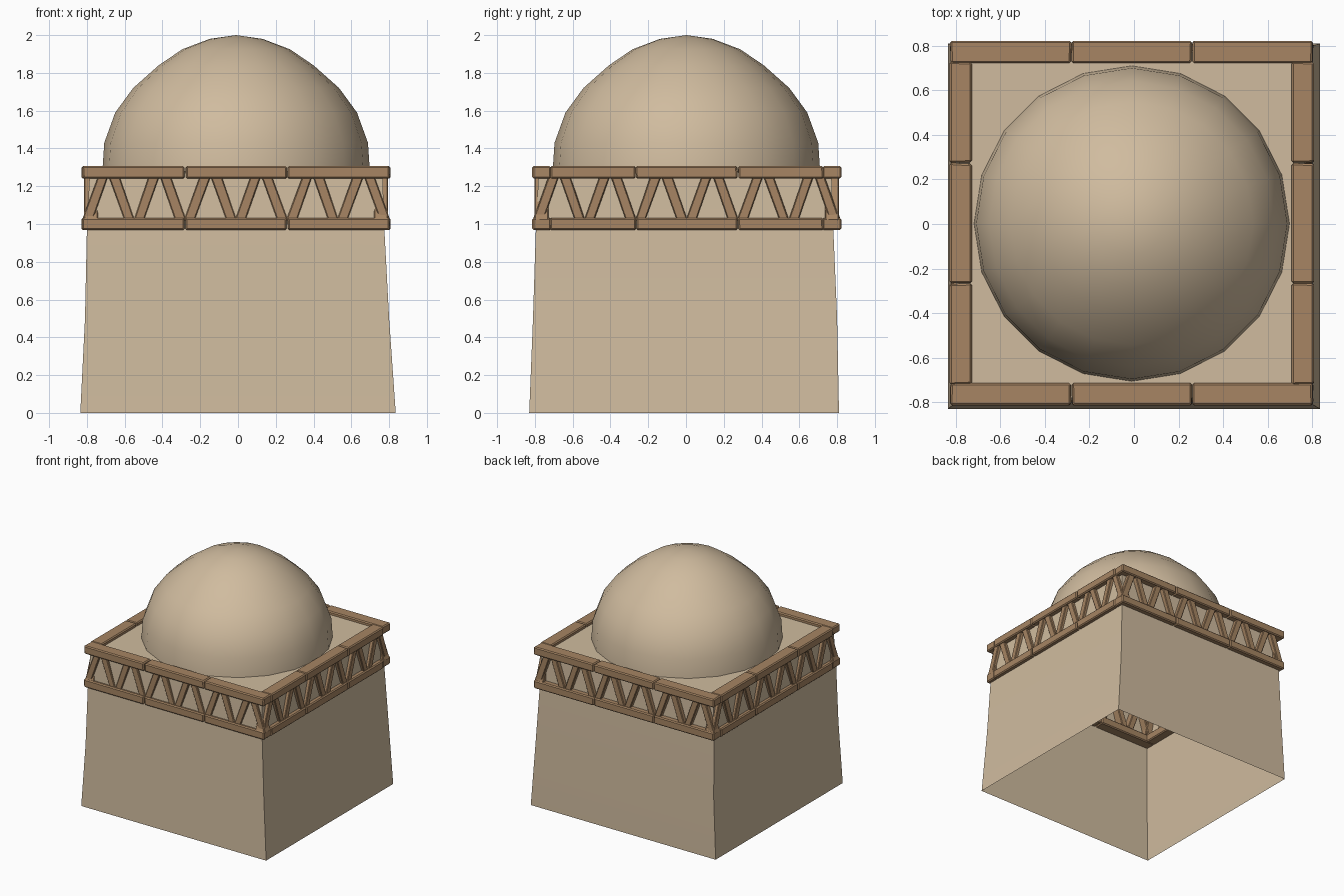
import bpy, bmesh, math, random
from mathutils import Vector, Matrix

if "Cube" in bpy.data.objects:
    bpy.data.objects.remove(bpy.data.objects["Cube"])

random.seed(4)


def material(name, rgb):
    m = bpy.data.materials.new(name)
    m.diffuse_color = (*rgb, 1)
    m.use_nodes = True
    m.node_tree.nodes["Principled BSDF"].inputs["Base Color"].default_value = m.diffuse_color
    return m


plaster = material("tan plaster", (0.63, 0.50, 0.345))
timber = material("brown timber", (0.385, 0.235, 0.125))


def finish(name, bm, mat, smooth=None):
    me = bpy.data.meshes.new(name)
    bmesh.ops.recalc_face_normals(bm, faces=bm.faces[:])
    bm.to_mesh(me)
    bm.free()
    ob = bpy.data.objects.new(name, me)
    bpy.context.collection.objects.link(ob)
    me.materials.append(mat)
    if smooth:
        bpy.ops.object.select_all(action='DESELECT')
        ob.select_set(True)
        bpy.context.view_layer.objects.active = ob
        bpy.ops.object.shade_smooth_by_angle(angle=math.radians(smooth))
    return ob


# Tapered walls, open below, closed by a flat roof: z, x min, x max, y min, y max
levels = [(0, -.835, .835, -.83, .81), (.5, -.81, .80, -.81, .80),
          (.97, -.80, .775, -.795, .78), (1.28, -.785, .765, -.78, .77)]
bm = bmesh.new()
rings = [[bm.verts.new(p) for p in ((a, c, z), (b, c, z), (b, d, z), (a, d, z))]
         for z, a, b, c, d in levels]
for lo, hi in zip(rings, rings[1:]):
    for i in range(4):
        j = (i + 1) % 4
        bm.faces.new((lo[i], lo[j], hi[j], hi[i]))
bm.faces.new(rings[-1])
finish("walls_and_roof", bm, plaster, 30)

# Dome, revolved from a profile
profile = [(.708, 1.28), (.698, 1.43), (.64, 1.59), (.545, 1.72), (.41, 1.84),
           (.285, 1.925), (.14, 1.98)]
SEG = 20
bm = bmesh.new()
rings = [[bm.verts.new((-.01 + r * math.sin(math.tau * i / SEG),
                        .002 + r * math.cos(math.tau * i / SEG), z))
          for i in range(SEG)] for r, z in profile]
for lo, hi in zip(rings, rings[1:]):
    for i in range(SEG):
        j = (i + 1) % SEG
        bm.faces.new((lo[i], lo[j], hi[j], hi[i]))
tip = bm.verts.new((-.01, .002, 2))
for i in range(SEG):
    bm.faces.new((rings[-1][i], rings[-1][(i + 1) % SEG], tip))
finish("dome", bm, plaster, 40)


def block(bm, corner_fn, bevel, jitter=0.0):
    """Bevelled box whose corners are placed by corner_fn(sx, sy, sz)."""
    part = bmesh.new()
    bmesh.ops.create_cube(part, size=2)
    for v in part.verts:
        v.co = corner_fn(*(round(c) for c in v.co))
        v.co.x += random.uniform(-jitter, jitter)
    bmesh.ops.bevel(part, geom=part.edges[:], offset=bevel, segments=1, affect='EDGES')
    me = bpy.data.meshes.new("tmp")
    part.to_mesh(me)
    part.free()
    bm.from_mesh(me)
    bpy.data.meshes.remove(me)


# Each side is built facing -y, then turned into place
sides = {"front": (0, .815), "right": (90, .725), "back": (180, .815), "left": (270, .725)}
for side, (angle, half) in sides.items():
    turn = Matrix.Translation((-.01, .004, 0)) @ Matrix.Rotation(math.radians(angle), 4, 'Z')

    # Two rails of three beams
    bm = bmesh.new()
    for z in (1.0, 1.273):
        cuts = [-half, -.27, .27, half]
        for a, b in zip(cuts, cuts[1:]):
            block(bm, lambda x, y, s: Vector((
                (a + b) / 2 + x * ((b - a) / 2 - .002), -.768 + y * .05, z + s * .033)),
                .008, .003)
    bm.transform(turn)
    finish(side + "_rails", bm, timber)

    # Zigzag of slanted struts between the rails
    bm = bmesh.new()
    for k in range(6):
        for lean in (-1, 1):
            peak = -.675 + .27 * k
            block(bm, lambda x, y, s: Vector((
                peak + lean * (.07 - s * .042) + x * .027, -.768 + y * .037,
                1.137 + s * .118)), .005, .003)
    bm.transform(turn)
    finish(side + "_lattice", bm, timber)
